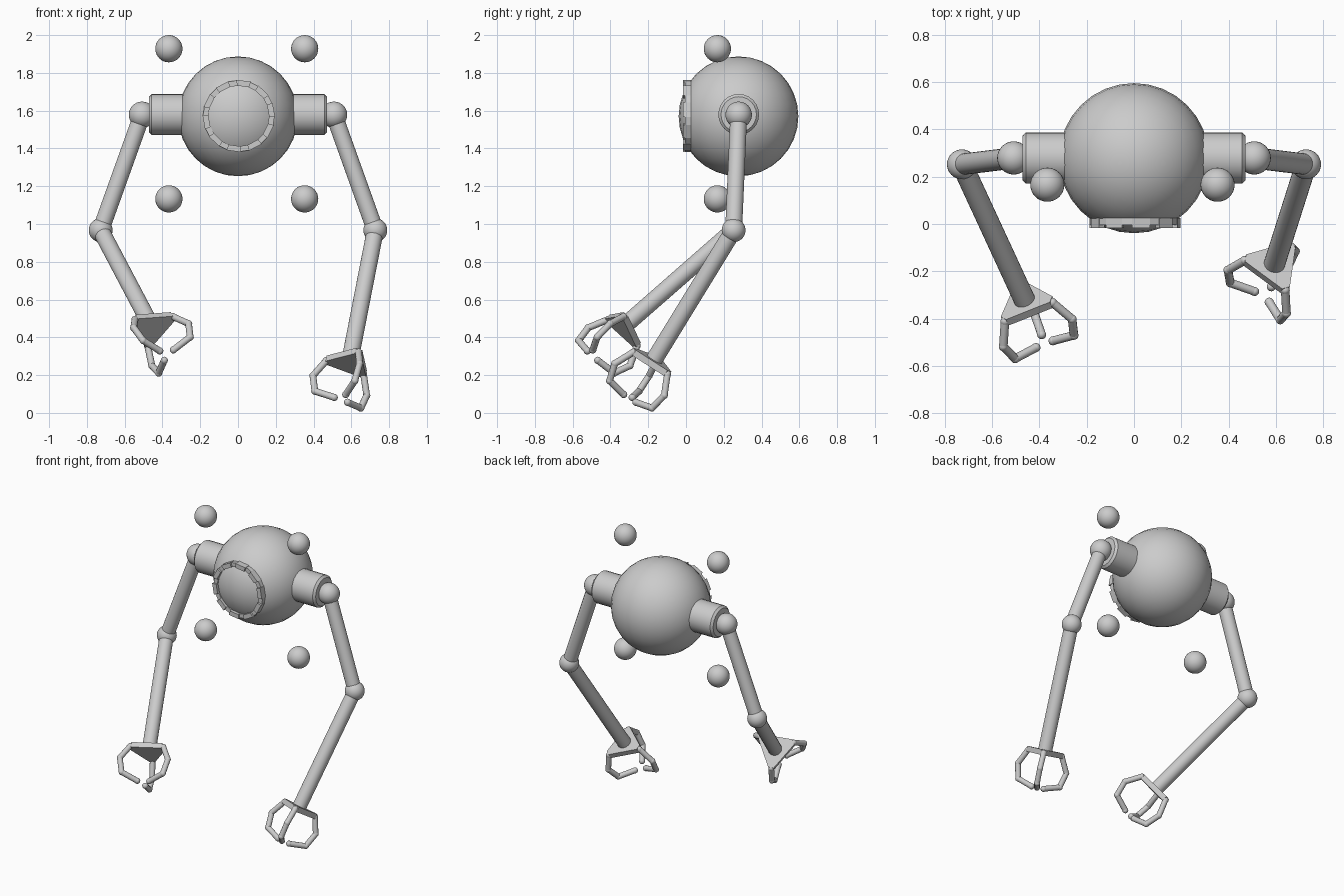
import bpy, bmesh, math
from mathutils import Vector, Matrix

if "Cube" in bpy.data.objects:
    bpy.data.objects.remove(bpy.data.objects["Cube"])

grey = bpy.data.materials.new("plain grey")
grey.use_nodes = True
colour = (0.6, 0.6, 0.6, 1)
grey.diffuse_color = colour
grey.node_tree.nodes["Principled BSDF"].inputs["Base Color"].default_value = colour


def finish(bm, name, smooth=True):
    bmesh.ops.recalc_face_normals(bm, faces=bm.faces)
    mesh = bpy.data.meshes.new(name)
    bm.to_mesh(mesh)
    bm.free()
    mesh.materials.append(grey)
    ob = bpy.data.objects.new(name, mesh)
    bpy.context.collection.objects.link(ob)
    if smooth:
        bpy.ops.object.select_all(action='DESELECT')
        ob.select_set(True)
        bpy.context.view_layer.objects.active = ob
        bpy.ops.object.shade_smooth_by_angle(angle=math.radians(35))
    return ob


def add_ball(bm, centre, radius, segments=32):
    bmesh.ops.create_uvsphere(bm, u_segments=segments, v_segments=segments // 2,
                              radius=radius, matrix=Matrix.Translation(centre))


def add_rod(bm, a, b, radius, segments=24):
    a, b = Vector(a), Vector(b)
    turn = (b - a).to_track_quat('Z', 'Y').to_matrix().to_4x4()
    bmesh.ops.create_cone(bm, cap_ends=True, segments=segments, radius1=radius,
                          radius2=radius, depth=(b - a).length,
                          matrix=Matrix.Translation((a + b) / 2) @ turn)


def ball(name, centre, radius):
    bm = bmesh.new()
    add_ball(bm, centre, radius)
    finish(bm, name)


def rod(name, a, b, radius, bevel=0):
    bm = bmesh.new()
    add_rod(bm, a, b, radius)
    if bevel:
        rims = [e for e in bm.edges if any(len(f.verts) > 4 for f in e.link_faces)]
        bmesh.ops.bevel(bm, geom=rims, offset=bevel, segments=1, affect='EDGES')
    finish(bm, name)


def add_arc(bm, centre, inner, outer, back, front, start, end, steps):
    """Curved block around the y axis between two angles."""
    rows = []
    for i in range(steps + 1):
        t = start + (end - start) * i / steps
        c, s = math.cos(t), math.sin(t)
        rows.append([bm.verts.new((centre[0] + r * c, y, centre[2] + r * s))
                     for r, y in ((inner, back), (outer, back), (outer, front), (inner, front))])
    for p, q in zip(rows, rows[1:]):
        for k in range(4):
            bm.faces.new((p[k], p[(k + 1) % 4], q[(k + 1) % 4], q[k]))
    bm.faces.new(rows[0])
    bm.faces.new(rows[-1])


# Body and the notched ring around its front window
body_centre = (0, 0.278, 1.57)
ball("body", body_centre, 0.317)
bm = bmesh.new()
ring_centre = (0.004, 0, 1.572)
add_arc(bm, ring_centre, 0.161, 0.19, 0.026, -0.004, 0, 2 * math.pi, 20)
for i in range(10):
    mid = math.radians(10 + 36 * i)
    add_arc(bm, ring_centre, 0.161, 0.192, 0.026, -0.017, mid - 0.2, mid + 0.2, 1)
finish(bm, "window_ring", False)

# Four floating balls
for side, x in (("right", -0.366), ("left", 0.353)):
    for level, z in (("upper", 1.928), ("lower", 1.133)):
        ball(f"{side}_{level}_floating_ball", (x, 0.166, z), 0.072)

# Finger path as (distance out from palm corner, distance ahead of palm)
FINGER = ((0, -0.015), (0.056, 0.085), (0.03, 0.18), (-0.08, 0.21))
PALM_RADIUS = 0.125


def hand(side, palm, ahead, first_angle):
    across = Vector((0, 0, 1)).cross(ahead).normalized()
    up = ahead.cross(across)
    plate = bmesh.new()
    lower, upper = [], []
    for i in range(3):
        t = math.radians(first_angle + 120 * i)
        out = across * math.cos(t) + up * math.sin(t)
        tangent = up * math.cos(t) - across * math.sin(t)
        # Palm corner, cut off square
        for w in (-0.018, 0.018):
            corner = palm + out * PALM_RADIUS + tangent * w
            lower.append(plate.verts.new(corner))
            upper.append(plate.verts.new(corner - ahead * 0.035))
        # Curled finger with rounded joints
        path = [palm + out * (PALM_RADIUS + r) + ahead * h for r, h in FINGER]
        bm = bmesh.new()
        for a, b in zip(path, path[1:]):
            add_rod(bm, a, b, 0.018, 12)
        for p in path:
            add_ball(bm, p, 0.0195, 12)
        finish(bm, f"{side}_finger_{i + 1}")
    plate.faces.new(lower)
    plate.faces.new(upper)
    for k in range(6):
        n = (k + 1) % 6
        plate.faces.new((lower[k], lower[n], upper[n], upper[k]))
    finish(plate, f"{side}_palm", False)


# Arms: same shoulders and elbows, different reach
for side, s, palm, angle in (("right", -1, (-0.451, -0.345, 0.444), 35),
                             ("left", 1, (0.588, -0.185, 0.255), 52)):
    palm = Vector(palm)
    shoulder = Vector((s * 0.508, 0.279, 1.578))
    elbow = Vector((s * 0.727, 0.252, 0.967))
    rod(f"{side}_shoulder_socket", (s * 0.2, 0.279, 1.58), (s * 0.471, 0.279, 1.58), 0.108, 0.014)
    ball(f"{side}_shoulder_ball", shoulder, 0.07)
    rod(f"{side}_upper_arm", shoulder, elbow, 0.045)
    ball(f"{side}_elbow_ball", elbow, 0.063)
    ahead = (palm - elbow).normalized()
    rod(f"{side}_forearm", elbow, palm - ahead * 0.02, 0.045)
    hand(side, palm, ahead, angle)
